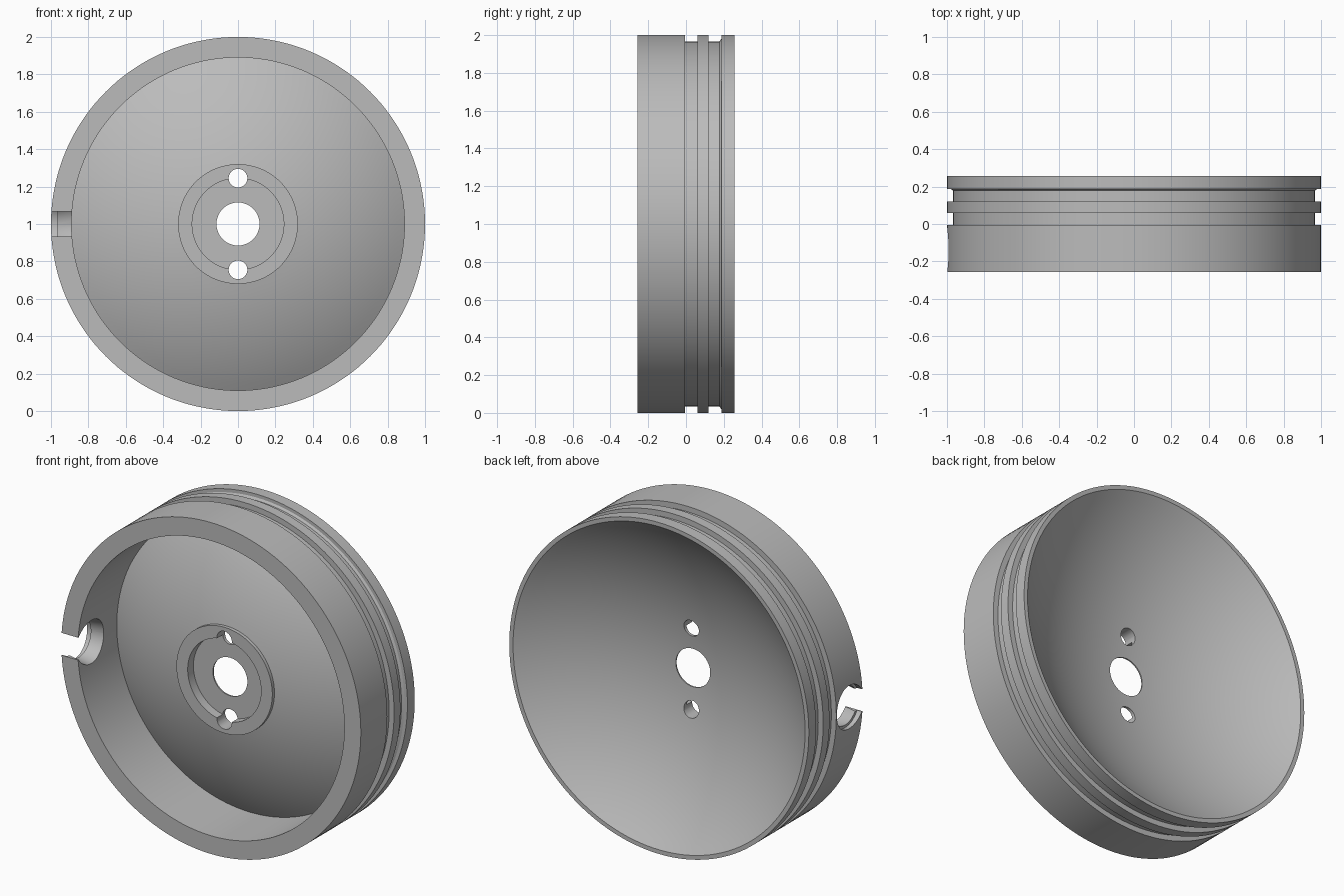
import bpy, bmesh, math
from mathutils import Matrix, Vector

if "Cube" in bpy.data.objects:
    bpy.data.objects.remove(bpy.data.objects["Cube"], do_unlink=True)

CENTRE = Vector((0, 0, 1))

metal = bpy.data.materials.new("plain grey metal")
metal.use_nodes = True
grey = (0.5, 0.5, 0.5, 1)
metal.diffuse_color = grey
metal.node_tree.nodes["Principled BSDF"].inputs["Base Color"].default_value = grey


def arc(r_start, r_end, radius, centre_y, steps):
    """Points (r, y) along a shallow spherical cap."""
    pts = []
    for i in range(steps + 1):
        r = r_start + (r_end - r_start) * i / steps
        pts.append((r, centre_y - math.sqrt(radius ** 2 - r ** 2)))
    return pts


def revolve(name, profile, origin, axis, steps):
    """Spin a closed profile of (radius, distance along axis)."""
    bm = bmesh.new()
    axis = Vector(axis)
    side = Vector((0, 0, 1))
    verts = [bm.verts.new(origin + side * r + axis * d) for r, d in profile]
    edges = [bm.edges.new((verts[i], verts[(i + 1) % len(verts)])) for i in range(len(verts))]
    bmesh.ops.spin(bm, geom=verts + edges, cent=origin, axis=axis,
                   angle=math.tau, steps=steps, use_merge=True)
    bmesh.ops.remove_doubles(bm, verts=bm.verts, dist=0.0001)
    bmesh.ops.dissolve_degenerate(bm, edges=bm.edges, dist=0.0001)
    bmesh.ops.recalc_face_normals(bm, faces=bm.faces)
    return add_object(name, bm)


def add_object(name, bm):
    mesh = bpy.data.meshes.new(name)
    bm.to_mesh(mesh)
    bm.free()
    obj = bpy.data.objects.new(name, mesh)
    bpy.context.collection.objects.link(obj)
    mesh.materials.append(metal)
    return obj


def cut(target, cutter):
    """Subtract the cutter, then discard it."""
    cutter.hide_render = True
    mod = target.modifiers.new("cut", "BOOLEAN")
    mod.operation = "DIFFERENCE"
    mod.solver = "EXACT"
    mod.object = cutter
    bpy.context.view_layer.objects.active = target
    bpy.ops.object.modifier_apply(modifier=mod.name)
    bpy.data.objects.remove(cutter, do_unlink=True)


# Domed disc: hub recess, hub, dome, cavity wall, rim, two ring grooves, rear bowl
BORE, HUB, CAVITY, GROOVE = 0.115, 0.32, 0.89, 0.967
DOME_Y = 1.54
profile = [(BORE, -0.075), (0.245, -0.075), (0.245, -0.13), (HUB, -0.13)]
profile += arc(HUB, CAVITY, 1.68, DOME_Y, 14)
profile += [(CAVITY, -0.257), (1, -0.257), (1, -0.005), (GROOVE, -0.005),
            (GROOVE, 0.06), (1, 0.06), (1, 0.12), (GROOVE, 0.12),
            (GROOVE, 0.178), (0.98, 0.187), (1, 0.187), (1, 0.257)]
profile += arc(0.975, BORE, 1.615, DOME_Y + 0.004, 20)
disc = revolve("domed_disc", profile, CENTRE, (0, 1, 0), 144)

# Pair of pin holes through the hub
for sign in (-1, 1):
    spot = CENTRE + Vector((0, 0, sign * 0.245))
    cut(disc, revolve("pin_hole_cutter", [(0, -0.3), (0.05, -0.3), (0.05, 0.1), (0, 0.1)],
                      spot, (0, 1, 0), 32))

# Radial port in the side wall, waisted between outer and inner faces
port = [(0, 0.8), (0.13, 0.8), (0.13, 0.89), (0.115, 0.965), (0.13, 0.966),
        (0.13, 1.1), (0, 1.1)]
cut(disc, revolve("port_cutter", port, CENTRE + Vector((0, -0.14, 0)), (-1, 0, 0), 48))

# Slot opening the port to the front rim
bm = bmesh.new()
bmesh.ops.create_cube(bm, size=1, matrix=Matrix.Translation((-0.95, -0.27, 1))
                      @ Matrix.Diagonal((0.3, 0.26, 0.135, 1)))
cut(disc, add_object("slot_cutter", bm))

# Smooth shading with crisp machined edges
bpy.ops.object.select_all(action="DESELECT")
disc.select_set(True)
bpy.context.view_layer.objects.active = disc
bpy.ops.object.shade_smooth_by_angle(angle=math.radians(25))
